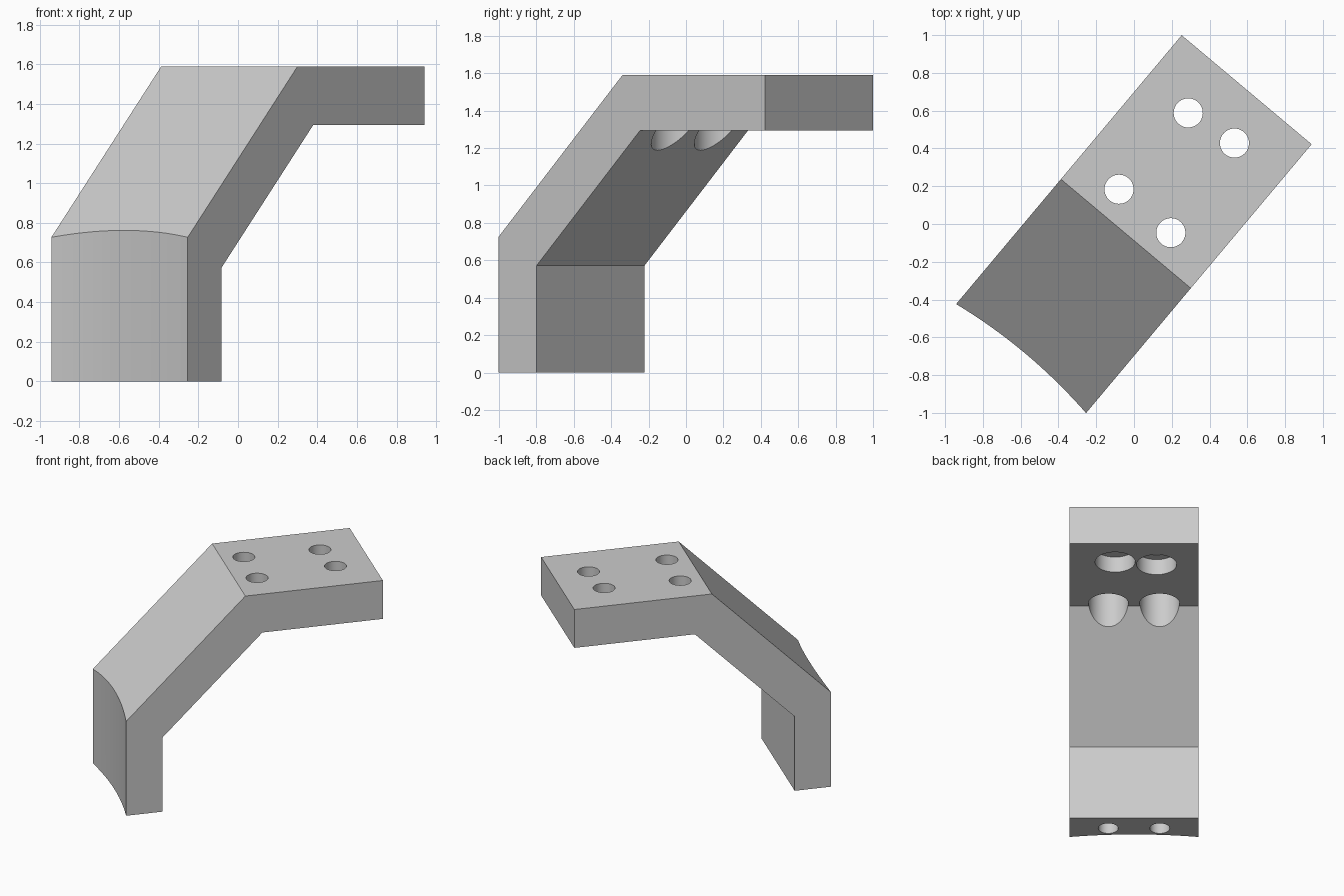
import bpy
import bmesh
import math
from mathutils import Matrix

cube = bpy.data.objects.get("Cube")
if cube:
    bpy.data.objects.remove(cube, do_unlink=True)

# Single plain grey
grey = bpy.data.materials.new("plain_grey")
grey.use_nodes = True
colour = (0.6, 0.6, 0.6, 1)
grey.diffuse_color = colour
grey.node_tree.nodes["Principled BSDF"].inputs["Base Color"].default_value = colour

HALF_WIDTH = 0.449
TOP = 1.59


def add_object(name, bm):
    bmesh.ops.recalc_face_normals(bm, faces=bm.faces)
    mesh = bpy.data.meshes.new(name)
    bm.to_mesh(mesh)
    bm.free()
    mesh.materials.append(grey)
    obj = bpy.data.objects.new(name, mesh)
    bpy.context.collection.objects.link(obj)
    return obj


def cut_cylinder(target, x, y, radius, z0, z1, sides=48):
    """Subtract an upright cylinder from the target."""
    bm = bmesh.new()
    place = Matrix.Translation((x, y, (z0 + z1) / 2))
    bmesh.ops.create_cone(bm, cap_ends=True, segments=sides, radius1=radius,
                          radius2=radius, depth=z1 - z0, matrix=place)
    cutter = add_object("cutter", bm)
    cutter.hide_render = True
    mod = target.modifiers.new("cut", 'BOOLEAN')
    mod.operation = 'DIFFERENCE'
    mod.solver = 'EXACT'
    mod.object = cutter
    bpy.context.view_layer.objects.active = target
    bpy.ops.object.modifier_apply(modifier=mod.name)
    bpy.data.objects.remove(cutter, do_unlink=True)


# Bracket body: upright foot, 45 degree arm and level plate, in side profile
profile = [(-0.96, 0), (-0.666, 0), (-0.666, 0.572), (0.056, 1.294),
           (0.928, 1.294), (0.928, TOP), (-0.067, TOP), (-0.96, 0.697)]
bm = bmesh.new()
side = bm.faces.new([bm.verts.new((x, -HALF_WIDTH, z)) for x, z in profile])
walls = bmesh.ops.extrude_face_region(bm, geom=[side])["geom"]
bmesh.ops.translate(bm, vec=(0, 2 * HALF_WIDTH, 0),
                    verts=[v for v in walls if isinstance(v, bmesh.types.BMVert)])
bracket = add_object("angled_bracket", bm)

# Hollow curve of the foot's mounting face
curve_radius = 2.9
cut_cylinder(bracket, -0.895 - curve_radius, 0, curve_radius, -0.5, 2, sides=256)

# Plate holes, each with a wide counterbore from below
for x, y, bore_top in [(0.635, 0.158, 1.415), (0.67, -0.132, 1.415),
                       (0.09, 0.179, 1.47), (0.09, -0.179, 1.47)]:
    cut_cylinder(bracket, x, y, 0.14, 0.9, bore_top)
    cut_cylinder(bracket, x, y, 0.077, 1.2, 1.8)

# Blind holes in the underside of the foot
for y in (-0.18, 0.18):
    cut_cylinder(bracket, -0.81, y, 0.07, -0.2, 0.3)

# Turn the bracket to its diagonal stance
bracket.data.transform(Matrix.Rotation(math.radians(50), 4, 'Z'))
bpy.ops.object.select_all(action='DESELECT')
bracket.select_set(True)
bpy.context.view_layer.objects.active = bracket
bpy.ops.object.shade_smooth_by_angle(angle=math.radians(30))
